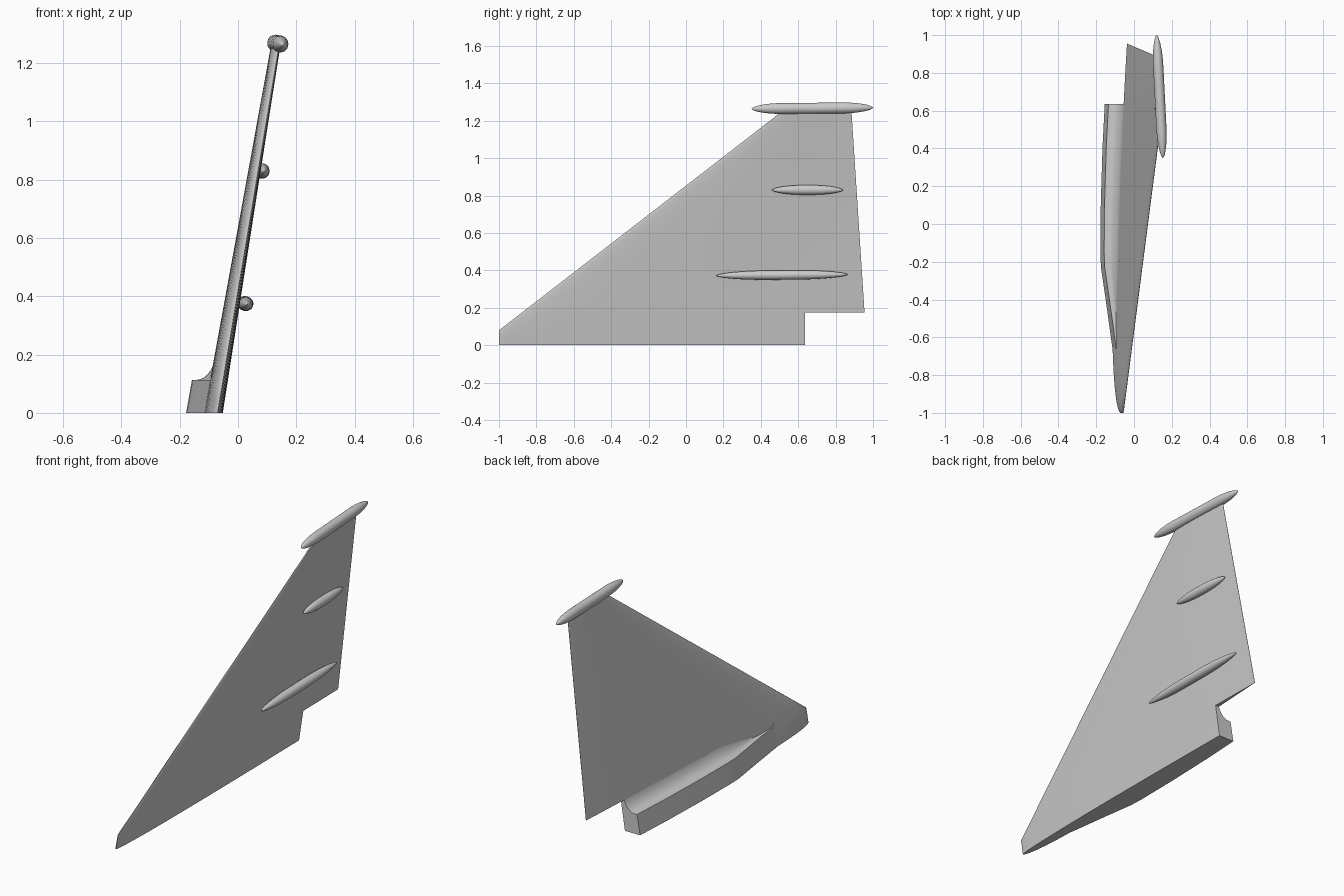
import bpy, bmesh, math
from mathutils import Vector

cube = bpy.data.objects.get("Cube")
if cube:
    bpy.data.objects.remove(cube, do_unlink=True)

grey = bpy.data.materials.new("plain_grey")
grey.use_nodes = True
grey.diffuse_color = (0.6, 0.6, 0.6, 1)
grey.node_tree.nodes["Principled BSDF"].inputs["Base Color"].default_value = (0.6, 0.6, 0.6, 1)


def loft(name, rings, angle=35):
    """Skin closed rings of equal length and cap both ends."""
    bm = bmesh.new()
    loops = [[bm.verts.new(p) for p in ring] for ring in rings]
    n = len(loops[0])
    for a, b in zip(loops, loops[1:]):
        for i in range(n):
            j = (i + 1) % n
            bm.faces.new((a[i], a[j], b[j], b[i]))
    bm.faces.new(loops[0])
    bm.faces.new(loops[-1])
    bmesh.ops.recalc_face_normals(bm, faces=bm.faces)
    mesh = bpy.data.meshes.new(name)
    bm.to_mesh(mesh)
    bm.free()
    mesh.materials.append(grey)
    obj = bpy.data.objects.new(name, mesh)
    bpy.context.collection.objects.link(obj)
    smooth(obj, angle)
    return obj


def smooth(obj, angle):
    bpy.ops.object.select_all(action="DESELECT")
    obj.select_set(True)
    bpy.context.view_layer.objects.active = obj
    bpy.ops.object.shade_smooth_by_angle(angle=math.radians(angle))


# Wing surface as functions of span height and chord fraction
def lead(z):
    return max(-1, -1.103 + 1.293 * z)


def trail(z):
    return 0.966 - 0.065 * z


def skin(s, z, share):
    s = min(max(s, 0), 1)
    t = 5 * (0.2969 * math.sqrt(s) - 0.126 * s - 0.3516 * s**2 + 0.2843 * s**3 - 0.1036 * s**4)
    front, back = -0.070 + 0.167 * z, -0.064 + 0.153 * z
    thick = 0.064 - 0.026 * z
    return front + (back - front) * s + share * thick * 2 * t


def upper_x(y, z):
    s = (y - lead(z)) / (trail(z) - lead(z))
    return skin(s, z, -0.75)


def wing_ring(z):
    n = 28
    fr = [(1 - math.cos(math.pi * i / n)) / 2 for i in range(n + 1)]
    path = [(s, -0.75) for s in reversed(fr)] + [(s, 0.25) for s in fr[1:]]
    a, b = lead(z), trail(z)
    return [Vector((skin(s, z, k) + (0.001 if s == 1 and k > 0 else 0), a + (b - a) * s, z))
            for s, k in path]


wing = loft("wing", [wing_ring(z) for z in (0, 0.04, 0.08, 0.175, 0.4, 0.7, 1, 1.25)])

# Notch in the rear root corner
bpy.ops.mesh.primitive_cube_add(size=1, location=(0, 1.135, -0.325))
cutter = bpy.context.object
cutter.name = "notch_cutter"
cutter.hide_render = True
cut = wing.modifiers.new("notch", "BOOLEAN")
cut.operation = "DIFFERENCE"
cut.solver = "EXACT"
cut.object = cutter
bpy.ops.object.select_all(action="DESELECT")
wing.select_set(True)
bpy.context.view_layer.objects.active = wing
bpy.ops.object.modifier_apply(modifier=cut.name)
bpy.data.objects.remove(cutter, do_unlink=True)
smooth(wing, 35)


# Root fairing with a concave fillet running into the wing
def fairing_ring(y, outer):
    top, high = 0.113, 0.22
    w = upper_x(y, high)
    start = min(outer + 0.035, w)
    ring = [(outer, 0), (min(outer + 0.02, w), top)]
    for i in range(9):
        a = math.pi / 2 * i / 8
        ring.append((start + (w - start) * math.sin(a), top + (high - top) * (1 - math.cos(a))))
    ring += [(w + 0.008, high), (upper_x(y, 0) + 0.008, 0)]
    return [Vector((x, y, z)) for x, z in ring]


stations = [(-0.66, -0.114), (-0.4, -0.15), (-0.23, -0.175), (-0.15, -0.178),
            (0.1, -0.176), (0.4, -0.167), (0.635, -0.155)]
loft("root_fairing", [fairing_ring(y, x) for y, x in stations])


# Slender pods: blunt-ended bodies of revolution along a slightly angled axis
def pod(name, nose, tail, rx, rz, taper):
    nose, tail = Vector(nose), Vector(tail)
    rings = []
    for i in range(25):
        t = (1 - math.cos(math.pi * (0.02 + 0.96 * i / 24))) / 2
        d = min(1, min(t, 1 - t) / taper)
        r = math.sqrt(1 - (1 - d) ** 2) ** 1.2
        c = nose.lerp(tail, t)
        rings.append([c + Vector((rx * r * math.cos(a), 0, rz * r * math.sin(a)))
                      for a in (math.tau * k / 24 for k in range(24))])
    return loft(name, rings, 60)


pod("tip_pod", (0.153, 0.35, 1.264), (0.12, 1.0, 1.27), 0.027, 0.029, 0.25)
pod("upper_track_fairing", (0.090, 0.46, 0.83), (0.076, 0.84, 0.83), 0.024, 0.026, 0.45)
pod("lower_track_fairing", (0.032, 0.16, 0.372), (0.018, 0.865, 0.378), 0.026, 0.025, 0.4)
